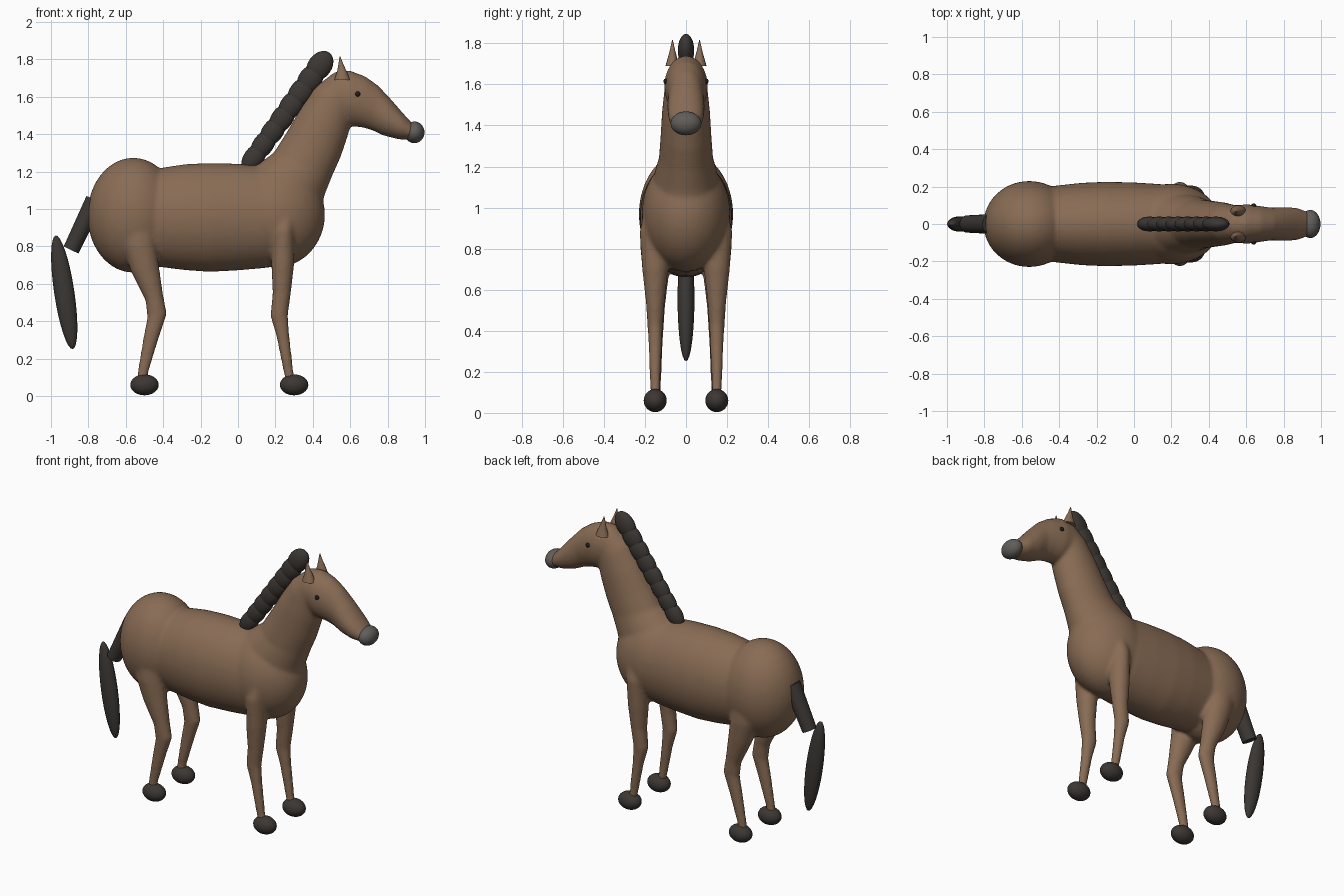
import bpy, bmesh, math
from mathutils import Matrix, Vector


def material(name, rgb):
    m = bpy.data.materials.new(name)
    m.diffuse_color = (*rgb, 1)
    return m


COAT = material("coat", (0.25, 0.15, 0.09))
DARK = material("dark_hair", (0.045, 0.038, 0.033))
GREY = material("muzzle_grey", (0.12, 0.11, 0.10))
BLACK = material("eye_black", (0.015, 0.012, 0.012))


def loft(bm, rings, y=0.0, n=24):
    """Elliptic rings (xa, za, xb, zb, half width) spanning two profile points."""
    loops = []
    for xa, za, xb, zb, w in rings:
        a, b = Vector((xa, y, za)), Vector((xb, y, zb))
        mid, half = (a + b) / 2, (a - b) / 2
        loops.append([bm.verts.new(mid + half * math.cos(2 * math.pi * i / n)
                                   + Vector((0, w * math.sin(2 * math.pi * i / n), 0)))
                      for i in range(n)])
    faces = [bm.faces.new((p[i], p[(i + 1) % n], q[(i + 1) % n], q[i]))
             for p, q in zip(loops, loops[1:]) for i in range(n)]
    faces += [bm.faces.new(loops[0]), bm.faces.new(loops[-1])]
    bmesh.ops.recalc_face_normals(bm, faces=faces)


def ball(bm, loc, radii, tilt=0.0, seg=32):
    m = (Matrix.Translation(loc) @ Matrix.Rotation(tilt, 4, 'Y')
         @ Matrix.Diagonal((*radii, 1)))
    bmesh.ops.create_uvsphere(bm, u_segments=seg, v_segments=seg // 2, radius=1, matrix=m)


def finish(bm, name, mat):
    me = bpy.data.meshes.new(name)
    bm.to_mesh(me)
    bm.free()
    ob = bpy.data.objects.new(name, me)
    bpy.context.collection.objects.link(ob)
    me.materials.append(mat)
    bpy.ops.object.select_all(action='DESELECT')
    ob.select_set(True)
    bpy.context.view_layer.objects.active = ob
    bpy.ops.object.shade_smooth_by_angle(angle=math.radians(50))
    return ob


def ball_object(name, mat, *args, **kw):
    bm = bmesh.new()
    ball(bm, *args, **kw)
    return finish(bm, name, mat)


# Body: trunk, neck, head and legs fused into one skin
bm = bmesh.new()
ball(bm, (-0.56, 0, 0.967), (0.245, 0.23, 0.307), seg=48)
ball(bm, (0.20, 0, 0.97), (0.265, 0.215, 0.283), seg=48)
loft(bm, [(-0.50, 1.20, -0.50, 0.70, 0.195), (-0.40, 1.222, -0.40, 0.688, 0.207),
          (-0.28, 1.24, -0.28, 0.673, 0.22), (-0.15, 1.246, -0.15, 0.664, 0.226),
          (0.00, 1.242, 0.00, 0.672, 0.222), (0.15, 1.23, 0.15, 0.685, 0.213)], n=48)
# Neck
loft(bm, [(0.03, 1.12, 0.43, 0.95, 0.17), (0.10, 1.235, 0.465, 1.08, 0.155),
          (0.19, 1.30, 0.505, 1.18, 0.132), (0.26, 1.41, 0.55, 1.28, 0.124),
          (0.33, 1.53, 0.59, 1.40, 0.117), (0.41, 1.65, 0.61, 1.48, 0.106),
          (0.50, 1.72, 0.63, 1.55, 0.095)], n=32)
# Head
loft(bm, [(0.46, 1.68, 0.51, 1.50, 0.08), (0.52, 1.735, 0.57, 1.46, 0.10),
          (0.60, 1.74, 0.61, 1.443, 0.106), (0.68, 1.71, 0.67, 1.435, 0.096),
          (0.75, 1.66, 0.72, 1.42, 0.087), (0.82, 1.585, 0.78, 1.392, 0.091),
          (0.88, 1.515, 0.86, 1.372, 0.087), (0.94, 1.45, 0.92, 1.37, 0.066)], n=32)
for s in (-1, 1):
    # Front leg
    loft(bm, [(0.20, 0.96, 0.31, 0.96, 0.060), (0.185, 0.88, 0.305, 0.88, 0.077),
              (0.178, 0.70, 0.30, 0.70, 0.064), (0.185, 0.55, 0.283, 0.55, 0.047),
              (0.172, 0.43, 0.267, 0.43, 0.038), (0.205, 0.32, 0.275, 0.32, 0.032),
              (0.243, 0.13, 0.297, 0.13, 0.025), (0.26, 0.06, 0.31, 0.06, 0.025)], y=s * 0.15)
    # Hind leg
    loft(bm, [(-0.66, 0.95, -0.44, 0.95, 0.07), (-0.62, 0.80, -0.435, 0.80, 0.075),
              (-0.57, 0.66, -0.42, 0.68, 0.063), (-0.495, 0.51, -0.40, 0.54, 0.046),
              (-0.485, 0.42, -0.38, 0.44, 0.039), (-0.505, 0.32, -0.42, 0.32, 0.033),
              (-0.537, 0.13, -0.478, 0.13, 0.025), (-0.545, 0.06, -0.49, 0.06, 0.025)], y=s * 0.147)
body = finish(bm, "body", COAT)
rem = body.modifiers.new("fuse", 'REMESH')
rem.mode, rem.voxel_size, rem.use_smooth_shade = 'VOXEL', 0.011, True
smo = body.modifiers.new("soften", 'SMOOTH')
smo.factor, smo.iterations = 0.5, 8
for mod in ("fuse", "soften"):
    bpy.ops.object.modifier_apply(modifier=mod)

# Muzzle
ball_object("muzzle", GREY, (0.943, 0, 1.41), (0.054, 0.075, 0.058))

for s, side in ((-1, "right"), (1, "left")):
    # Hooves, eyes
    ball_object("front_hoof_" + side, DARK, (0.30, s * 0.15, 0.06), (0.076, 0.056, 0.056))
    ball_object("hind_hoof_" + side, DARK, (-0.50, s * 0.15, 0.06), (0.076, 0.056, 0.056))
    ball_object("eye_" + side, BLACK, (0.64, s * 0.098, 1.615), (0.014, 0.012, 0.014), seg=16)
    # Ears
    bm = bmesh.new()
    loft(bm, [(0.515, 1.69, 0.60, 1.69, 0.034), (0.53, 1.735, 0.582, 1.735, 0.021),
              (0.536, 1.77, 0.565, 1.77, 0.012), (0.543, 1.815, 0.547, 1.815, 0.002)],
         y=s * 0.066, n=16)
    finish(bm, "ear_" + side, COAT)

# Mane: overlapping tufts up the crest
bm = bmesh.new()
for i in range(8):
    t = i / 7
    ball(bm, (0.085 + 0.352 * t, 0, 1.275 + 0.49 * t), (0.054 + 0.01 * t, 0.04, 0.088),
         tilt=math.radians(36), seg=24)
finish(bm, "mane", DARK)

# Tail: dock and hanging hair
bm = bmesh.new()
loft(bm, [(-0.81, 1.07, -0.72, 1.03, 0.053), (-0.932, 0.80, -0.853, 0.762, 0.046)])
finish(bm, "tail_dock", DARK)
ball_object("tail_hair", DARK, (-0.929, 0, 0.555), (0.054, 0.041, 0.307),
            tilt=math.radians(-8.5))
